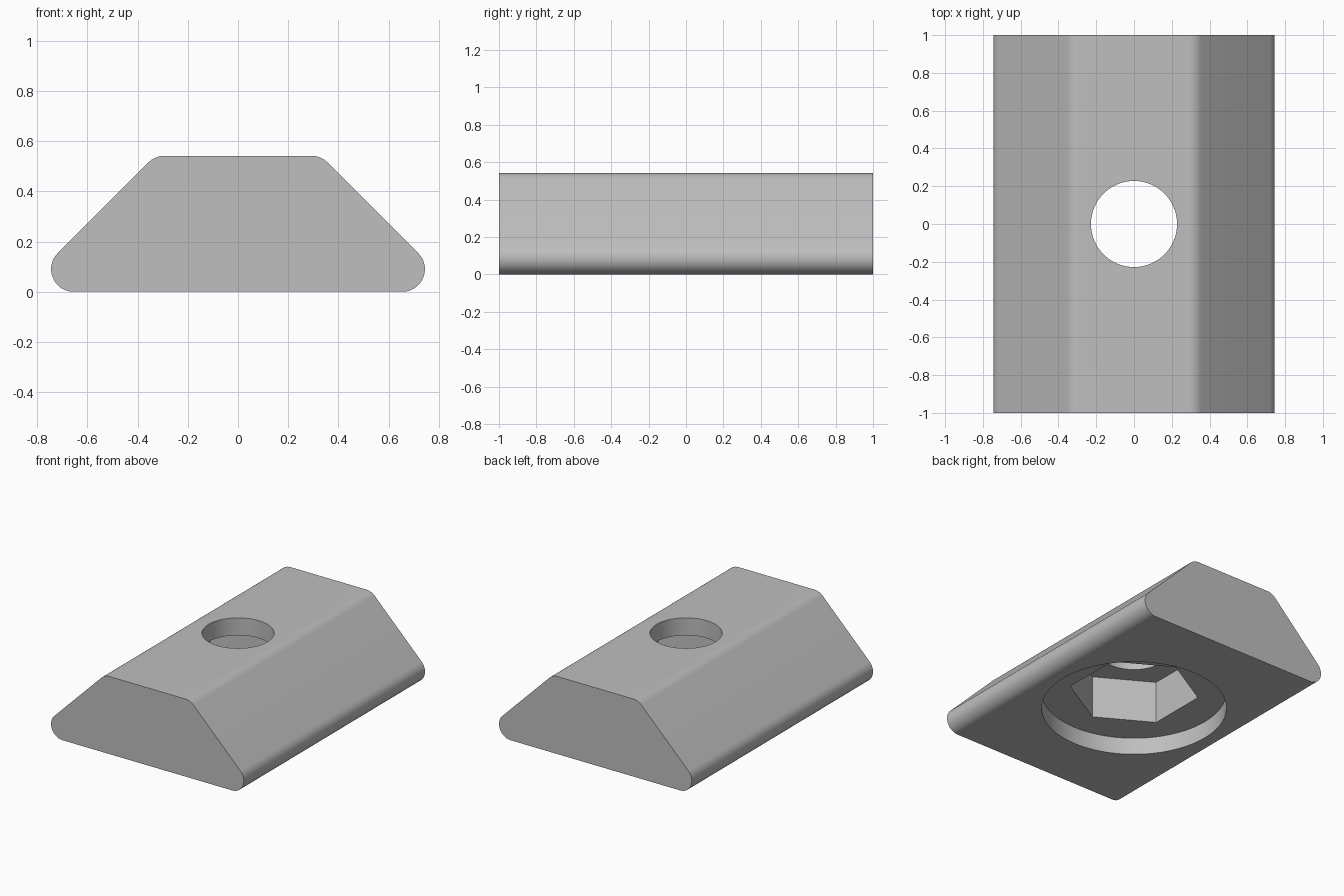
import bpy, bmesh, math
from math import cos, sin, radians

cube = bpy.data.objects.get("Cube")
if cube:
    bpy.data.objects.remove(cube)

HEIGHT, LENGTH, FILLET = 0.542, 2.0, 0.09
LOW_X = 0.655                       # centre of the lower edge rounding
TOP_X = LOW_X + FILLET * math.sqrt(2) + FILLET - HEIGHT   # sharp upper corner
TOP_CX = TOP_X - FILLET * math.tan(radians(22.5))         # upper rounding centre

# Plain grey metal
metal = bpy.data.materials.new("grey_metal")
metal.use_nodes = True
grey = (0.52, 0.52, 0.52, 1)
metal.diffuse_color = grey
metal.node_tree.nodes["Principled BSDF"].inputs["Base Color"].default_value = grey


def arc(cx, cz, start, end, steps):
    angles = [radians(start + (end - start) * i / steps) for i in range(steps + 1)]
    return [(cx + FILLET * cos(a), cz + FILLET * sin(a)) for a in angles]


def prism(name, loop, depth):
    """Extrude a closed loop of points along the given vector."""
    bm = bmesh.new()
    face = bm.faces.new([bm.verts.new(p) for p in loop])
    grown = bmesh.ops.extrude_face_region(bm, geom=[face])["geom"]
    verts = [v for v in grown if isinstance(v, bmesh.types.BMVert)]
    bmesh.ops.translate(bm, verts=verts, vec=depth)
    bmesh.ops.recalc_face_normals(bm, faces=bm.faces)
    mesh = bpy.data.meshes.new(name)
    bm.to_mesh(mesh)
    bm.free()
    mesh.materials.append(metal)
    obj = bpy.data.objects.new(name, mesh)
    bpy.context.collection.objects.link(obj)
    return obj


def cut_round(target, name, radius, sides, top):
    """Cut a vertical recess from below the base up to the given height."""
    turn = [math.tau * i / sides + math.pi / 2 for i in range(sides)]
    cutter = prism(name, [(radius * cos(a), radius * sin(a), -0.1) for a in turn],
                   (0, 0, top + 0.1))
    cutter.hide_render = True
    mod = target.modifiers.new(name, "BOOLEAN")
    mod.operation, mod.solver, mod.object = "DIFFERENCE", "EXACT", cutter
    bpy.ops.object.modifier_apply(modifier=mod.name)
    bpy.data.objects.remove(cutter)


# Rounded trapezoid bar
right = arc(LOW_X, FILLET, -90, 45, 18) + arc(TOP_CX, HEIGHT - FILLET, 45, 90, 8)
outline = right + [(-x, z) for x, z in reversed(right)]
body = prism("slot_nut_body", [(x, -LENGTH / 2, z) for x, z in outline], (0, LENGTH, 0))
bpy.context.view_layer.objects.active = body
body.select_set(True)

# Through hole, hexagonal pocket and shallow round recess underneath
cut_round(body, "through_hole", 0.228, 64, 0.7)
cut_round(body, "hex_pocket", 0.42, 6, 0.42)
cut_round(body, "round_recess", 0.6, 96, 0.12)

bpy.ops.object.shade_smooth_by_angle(angle=radians(30))
